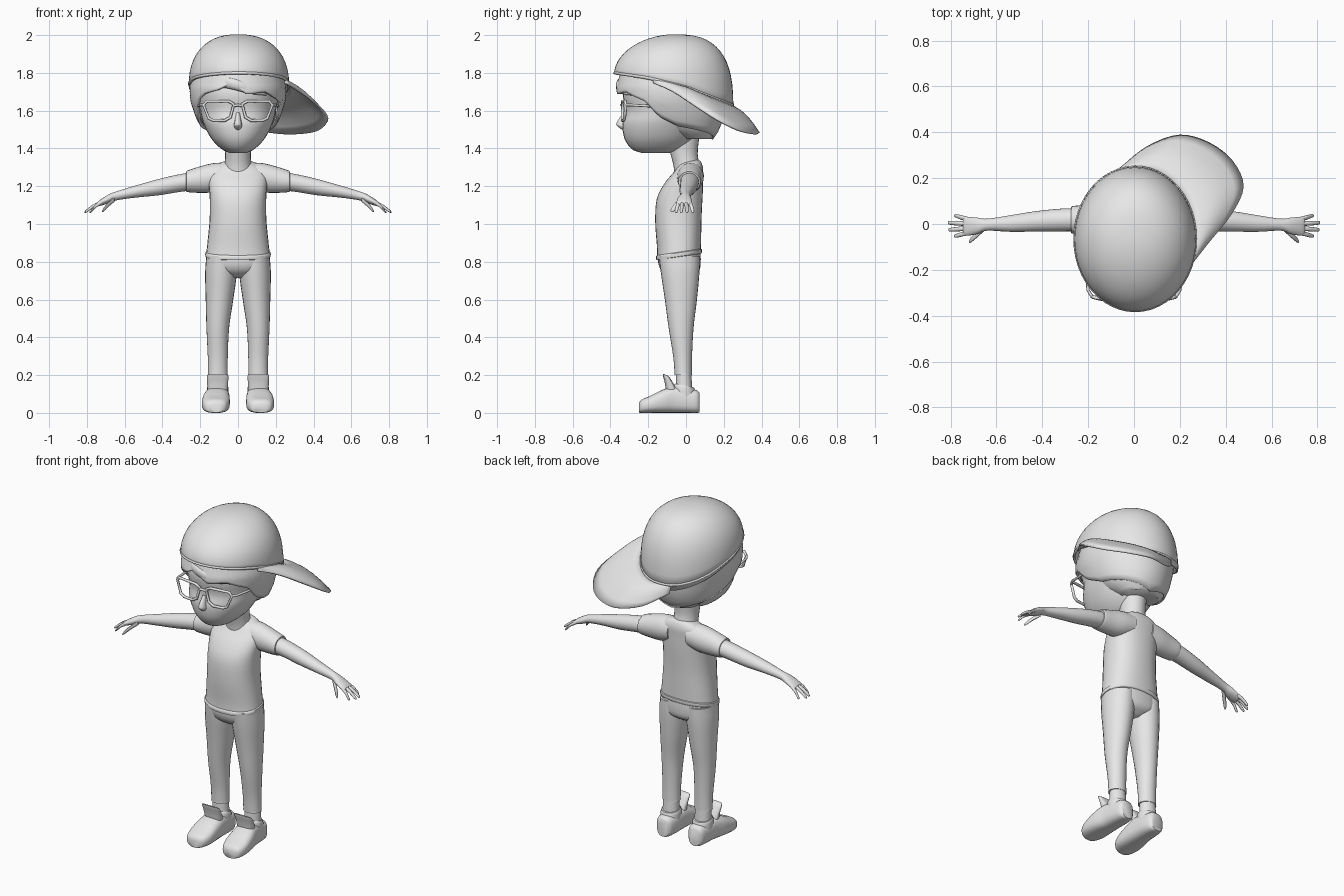
import bpy, bmesh, math
from mathutils import Vector

if "Cube" in bpy.data.objects:
    bpy.data.objects.remove(bpy.data.objects["Cube"])

grey = bpy.data.materials.new("plain_grey")
grey.use_nodes = True
grey.diffuse_color = (0.8, 0.8, 0.8, 1)
grey.node_tree.nodes["Principled BSDF"].inputs["Base Color"].default_value = (0.8, 0.8, 0.8, 1)


def spline(points, steps):
    """Smooth list of tuples running through all the given points."""
    pts = [Vector(p) for p in points]
    out = []
    for i in range(len(pts) - 1):
        p1, p2 = pts[i], pts[i + 1]
        m1 = (p2 - pts[i - 1]) / 2 if i else p2 - p1
        m2 = (pts[i + 2] - p1) / 2 if i + 2 < len(pts) else p2 - p1
        for k in range(steps):
            t = k / steps
            out.append(p1 * (2*t**3 - 3*t*t + 1) + m1 * (t**3 - 2*t*t + t)
                       + p2 * (3*t*t - 2*t**3) + m2 * (t**3 - t*t))
    return out + [pts[-1]]


def at(table, key):
    """Linear lookup of values by the first column."""
    for a, b in zip(table, table[1:]):
        if key <= b[0]:
            t = max(0, (key - a[0]) / (b[0] - a[0]))
            return [u + (v - u) * t for u, v in zip(a[1:], b[1:])]
    return list(table[-1][1:])


def finish(obj, mirror, solid, angle=50):
    bpy.context.collection.objects.link(obj)
    obj.data.materials.append(grey)
    if solid:
        mod = obj.modifiers.new("thickness", 'SOLIDIFY')
        mod.thickness, mod.offset = solid, 0
    if mirror:
        obj.modifiers.new("mirror", 'MIRROR').use_mirror_merge = False
    bpy.ops.object.select_all(action='DESELECT')
    obj.select_set(True)
    bpy.context.view_layer.objects.active = obj
    if obj.type == 'MESH':
        bpy.ops.object.shade_smooth_by_angle(angle=math.radians(angle))
    return obj


def skin(name, rows, closed=True, caps=True, mirror=False, solid=0):
    """Surface through rows of points."""
    bm = bmesh.new()
    vs = [[bm.verts.new(p) for p in row] for row in rows]
    n = len(vs[0])
    for a, b in zip(vs, vs[1:]):
        for j in range(n if closed else n - 1):
            k = (j + 1) % n
            bm.faces.new((a[j], a[k], b[k], b[j]))
    if caps:
        bm.faces.new(vs[0])
        bm.faces.new(vs[-1])
    bmesh.ops.recalc_face_normals(bm, faces=bm.faces)
    mesh = bpy.data.meshes.new(name)
    bm.to_mesh(mesh)
    bm.free()
    return finish(bpy.data.objects.new(name, mesh), mirror, solid)


def loft(name, rings, axis='Z', mirror=False, power=2.0, tilt=0, steps=4, n=24):
    """Rings are x, y, z centre and two radii across the axis."""
    rows = []
    for x, y, z, a, b in spline(rings, steps):
        row = []
        for j in range(n):
            t = math.tau * j / n
            c, s = math.cos(t), math.sin(t)
            u = math.copysign(abs(c) ** (2 / power), c) * a
            v = math.copysign(abs(s) ** (2 / power), s) * b
            row.append({'Z': (x + u, y + v, z + tilt * v),
                        'X': (x, y + u, z + v),
                        'Y': (x + u, y, z + v)}[axis])
        rows.append(row)
    return skin(name, rows, mirror=mirror)


def wire(name, points, radius, cyclic=False, mirror=False):
    curve = bpy.data.curves.new(name, 'CURVE')
    curve.dimensions = '3D'
    curve.bevel_depth, curve.bevel_resolution = radius, 2
    sp = curve.splines.new('POLY')
    sp.points.add(len(points) - 1)
    for p, co in zip(sp.points, points):
        p.co = (*co, 1)
    sp.use_cyclic_u = cyclic
    return finish(bpy.data.objects.new(name, curve), mirror, 0)


# Head, nose and neck
loft("head", [(0, -.16, 1.375, .04, .07), (0, -.15, 1.395, .085, .135), (0, -.14, 1.45, .14, .185),
              (0, -.12, 1.53, .182, .217), (0, -.09, 1.6, .2, .232), (0, -.085, 1.7, .215, .25),
              (0, -.08, 1.8, .19, .22)], power=2.15, n=32)
loft("nose", [(0, -.315, 1.49, .006, .008), (0, -.33, 1.515, .022, .03),
              (0, -.332, 1.535, .02, .036), (0, -.315, 1.59, .01, .018)], n=12)
loft("neck", [(0, .01, 1.22, .085, .07), (0, .005, 1.3, .072, .07),
              (0, -.01, 1.37, .068, .072), (0, -.02, 1.46, .075, .09)])

# Hair: a shell that follows the skull down to a varying hairline
hairline = [(0, 1.52), (90, 1.45), (180, 1.52), (200, 1.57), (214, 1.66), (226, 1.69), (246, 1.71),
            (262, 1.745), (281, 1.685), (304, 1.7), (320, 1.67), (332, 1.65), (342, 1.57), (360, 1.52)]
skull = [(1.44, .04, .135, .09), (1.5, -.03, .18, .2), (1.56, -.06, .215, .25),
         (1.65, -.08, .245, .28), (1.72, -.08, .25, .283), (1.82, -.075, .225, .26)]
rows = []
for i in range(11):
    row = []
    for j in range(72):
        t = j * 5
        z = 1.82 + (at(hairline, t)[0] - 1.82) * i / 10
        cy, a, b = at(skull, z)
        row.append((a * math.cos(math.radians(t)), cy + b * math.sin(math.radians(t)), z))
    rows.append(row)
skin("hair", rows, caps=False, solid=.014)
loft("nape_hair", [(0, .05, 1.45, .11, .085), (0, .01, 1.5, .165, .165),
                   (0, -.02, 1.57, .2, .205), (0, -.03, 1.66, .2, .2)])
loft("fringe_lock", [(-.13, -.285, 1.75, .02, .02), (-.04, -.345, 1.745, .02, .03),
                     (.06, -.345, 1.715, .015, .025), (.15, -.285, 1.685, .004, .005)], axis='X', n=12)


# Cap: dome over a rim that drops towards the back
rim_height = [(-.38, 1.795), (-.2, 1.765), (0, 1.71), (.24, 1.6)]


def dome(deg, s):
    c, d = math.cos(math.radians(deg)), math.sin(math.radians(deg))
    x, y = .005 + .262 * c, -.065 + .312 * d
    base = at(rim_height, y)[0]
    e = 2 / (2.35 + .45 * d)
    r, h = math.cos(s) ** e, math.sin(s) ** e
    return Vector((x * r, -.065 + (y + .065) * r, base + (2 - base) * h))


rows = [[dome(j * 7.5, math.pi / 2 * min(i / 14, .985)) for j in range(48)] for i in range(15)]
cap = skin("cap_dome", rows, caps=False, solid=.008)
bm = bmesh.new()
bm.from_mesh(cap.data)
bmesh.ops.holes_fill(bm, edges=[e for e in bm.edges if e.is_boundary and e.verts[0].co.z > 1.9])
bm.to_mesh(cap.data)
bm.free()
wire("cap_rim", [dome(j * 7.5, .03) for j in range(48)], .008, cyclic=True)

# Cap brim, pointing back and to the left
outer = spline([(.25, -.17, 1.745), (.33, -.07, 1.7), (.42, .04, 1.63), (.475, .16, 1.555), (.43, .27, 1.5),
                (.33, .35, 1.48), (.2, .385, 1.482), (.06, .335, 1.51), (-.06, .24, 1.585)], 4)
rows = []
for i in range(7):
    t = i / 6
    row = []
    for j, p in enumerate(outer):
        k = j / (len(outer) - 1)
        q = dome(-20 + 125 * k, .02).lerp(p, t)
        q.z += .035 * math.sin(math.pi * t) * math.sin(math.pi * k)
        row.append(q)
    rows.append(row)
skin("cap_brim", rows, closed=False, caps=False, solid=.012)

# Glasses
wire("glasses_rim", [(.022, -.335, 1.635), (.05, -.337, 1.65), (.165, -.322, 1.65), (.182, -.318, 1.63),
                     (.155, -.325, 1.56), (.13, -.33, 1.548), (.07, -.337, 1.548), (.04, -.337, 1.565)],
     .008, cyclic=True, mirror=True)
wire("glasses_bridge", [(-.024, -.335, 1.625), (0, -.342, 1.63), (.024, -.335, 1.625)], .007)
wire("glasses_temple", [(.182, -.318, 1.63), (.2, -.29, 1.63), (.215, -.15, 1.622)], .007, mirror=True)

# Shirt
loft("shirt_body", [(0, -.037, .845, .168, .116), (0, -.037, .9, .162, .117), (0, -.04, 1.03, .15, .123),
                    (0, -.033, 1.15, .15, .122), (0, -.012, 1.23, .155, .102), (0, .012, 1.285, .145, .078),
                    (0, .02, 1.322, .095, .058), (0, .02, 1.335, .05, .04)], power=2.3, tilt=.15, n=32)
loft("shirt_hem", [(0, -.037, .825, .16, .11), (0, -.037, .828, .172, .12),
                   (0, -.037, .848, .173, .121), (0, -.037, .853, .16, .11)], power=2.3, tilt=.15, steps=2, n=32)
loft("sleeve", [(.06, .025, 1.255, .07, .07), (.13, .023, 1.245, .07, .077), (.2, .02, 1.235, .064, .07),
                (.268, .018, 1.226, .06, .057), (.272, .018, 1.226, .052, .05)], axis='X', mirror=True)

# Arms and hands
loft("arm", [(.2, .018, 1.23, .05, .048), (.3, .018, 1.218, .05, .047), (.42, .012, 1.195, .045, .043),
             (.54, .002, 1.172, .036, .032), (.64, -.003, 1.15, .026, .024), (.685, -.008, 1.133, .036, .023),
             (.73, -.01, 1.112, .041, .016), (.745, -.01, 1.105, .036, .01)], axis='X', mirror=True)
fingers = [("index_finger", -.038, -.052, .785), ("middle_finger", -.019, -.025, .81),
           ("ring_finger", .001, .005, .812), ("little_finger", .02, .036, .785)]
for name, y0, y1, tip in fingers:
    mid = (.72 + tip) / 2
    loft(name, [(.72, y0, 1.115, .01, .011), (mid, (y0 + y1) / 2, 1.095, .01, .01),
                (tip - .008, y1, 1.068, .008, .008), (tip, y1, 1.062, .003, .003)],
         axis='X', mirror=True, n=10)
loft("thumb", [(.655, -.02, 1.13, .012, .014), (.69, -.05, 1.1, .014, .013),
               (.712, -.07, 1.075, .011, .01), (.72, -.078, 1.066, .003, .003)], axis='X', mirror=True, n=10)

# Trousers
loft("trouser_seat", [(0, -.035, .87, .16, .11), (0, -.035, .8, .168, .113),
                      (0, -.03, .75, .14, .098), (0, -.03, .715, .05, .05)], power=2.3, n=32)
loft("trouser_leg", [(.088, -.035, .83, .08, .108), (.09, -.031, .74, .084, .102), (.098, -.027, .6, .073, .085),
                     (.107, -.026, .45, .06, .066), (.107, -.018, .3, .053, .05), (.107, -.015, .215, .052, .046),
                     (.107, -.015, .2, .053, .046)], mirror=True)

# Shoes
loft("ankle", [(.107, -.012, .21, .046, .04), (.107, -.01, .1, .05, .045)], mirror=True)
loft("shoe_body", [(.12, -.25, .026, .035, .025), (.12, -.235, .035, .058, .035), (.118, -.19, .045, .073, .045),
                   (.115, -.12, .062, .072, .062), (.109, -.06, .07, .064, .07), (.106, .01, .063, .058, .063),
                   (.106, .055, .06, .05, .06), (.106, .072, .055, .036, .052)],
     axis='Y', mirror=True, power=2.8)
loft("shoe_collar", [(.107, -.01, .09, .058, .065), (.107, -.01, .13, .057, .058),
                     (.107, -.008, .145, .052, .05)], mirror=True, tilt=-.2)
loft("shoe_tongue", [(.108, -.07, .1, .052, .035), (.108, -.085, .15, .055, .028),
                     (.108, -.105, .195, .057, .018), (.108, -.108, .202, .05, .01)],
     mirror=True, power=2.8, tilt=-.4)
